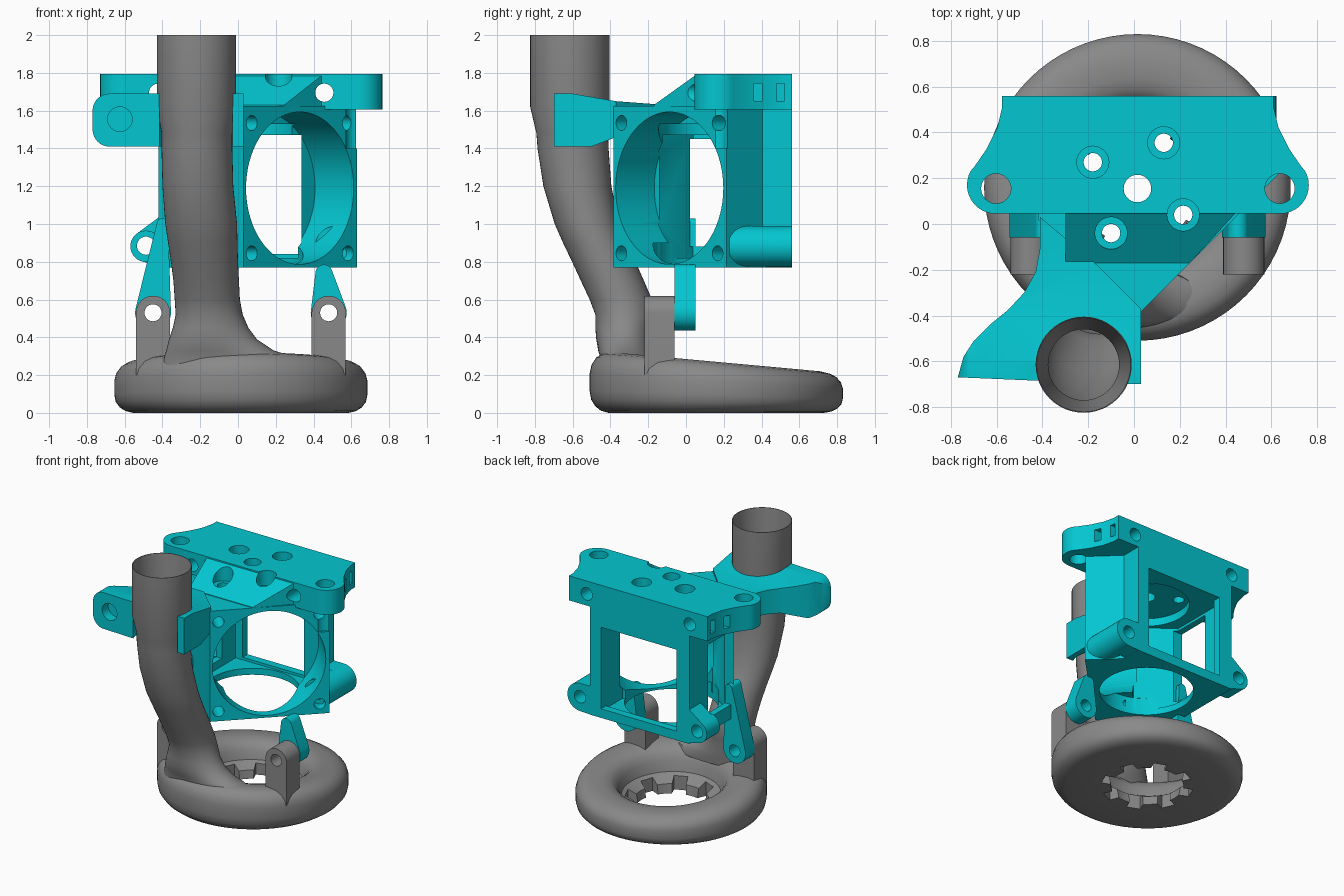
import bpy, bmesh, math
from mathutils import Matrix, Vector

cube = bpy.data.objects.get("Cube")
if cube:
    bpy.data.objects.remove(cube, do_unlink=True)


def material(name, rgb):
    m = bpy.data.materials.new(name)
    m.use_nodes = True
    m.diffuse_color = (*rgb, 1)
    m.node_tree.nodes["Principled BSDF"].inputs["Base Color"].default_value = (*rgb, 1)
    return m


TEAL = material("teal plastic", (0.001, 0.57, 0.64))
GREY = material("grey plastic", (0.25, 0.25, 0.25))


def finish(name, bm, mat):
    bmesh.ops.recalc_face_normals(bm, faces=bm.faces)
    me = bpy.data.meshes.new(name)
    bm.to_mesh(me)
    bm.free()
    ob = bpy.data.objects.new(name, me)
    me.materials.append(mat)
    bpy.context.collection.objects.link(ob)
    return ob


def place(a, b, h, axis):
    return {"x": (h, a, b), "z": (a, b, h)}[axis]


def prism(name, pts, lo, hi, axis="z"):
    """Extrude a flat outline along one axis."""
    bm = bmesh.new()
    ends = [[bm.verts.new(place(a, b, h, axis)) for a, b in pts] for h in (lo, hi)]
    for e in ends:
        bm.faces.new(e)
    for i in range(len(pts)):
        j = (i + 1) % len(pts)
        bm.faces.new((ends[0][i], ends[0][j], ends[1][j], ends[1][i]))
    return finish(name, bm, TEAL)


def circle(cx, cy, r, n=32):
    return [(cx + r * math.cos(math.tau * i / n), cy + r * math.sin(math.tau * i / n)) for i in range(n)]


def hull(name, points, mat=TEAL):
    """Solid wrapped around a set of points."""
    bm = bmesh.new()
    for p in points:
        bm.verts.new(p)
    bmesh.ops.convex_hull(bm, input=bm.verts)
    loose = [v for v in bm.verts if not v.link_faces]
    bmesh.ops.delete(bm, geom=loose, context="VERTS")
    bmesh.ops.dissolve_limit(bm, angle_limit=0.01, verts=bm.verts, edges=bm.edges)
    return finish(name, bm, mat)


def lug(name, outline, y0, y1, mat=TEAL):
    return hull(name, [(a, y, b) for a, b in outline for y in (y0, y1)], mat)


def box(name, lo, hi):
    return prism(name, [(lo[0], lo[1]), (hi[0], lo[1]), (hi[0], hi[1]), (lo[0], hi[1])], lo[2], hi[2])


def rod(name, a, b, r, n=48):
    a, b = Vector(a), Vector(b)
    d = b - a
    bm = bmesh.new()
    m = Matrix.Translation((a + b) / 2) @ d.to_track_quat("Z", "Y").to_matrix().to_4x4()
    bmesh.ops.create_cone(bm, cap_ends=True, segments=n, radius1=r, radius2=r, depth=d.length, matrix=m)
    return finish(name, bm, TEAL)


def loft(name, loops, cyclic):
    bm = bmesh.new()
    rows = [[bm.verts.new(p) for p in lp] for lp in loops]
    n = len(rows[0])
    for k in range(len(rows) if cyclic else len(rows) - 1):
        a, b = rows[k], rows[(k + 1) % len(rows)]
        for i in range(n):
            bm.faces.new((a[i], a[(i + 1) % n], b[(i + 1) % n], b[i]))
    return finish(name, bm, GREY)


def combine(ob, others, op="DIFFERENCE"):
    for c in others:
        c.data.materials[0] = ob.data.materials[0]
        mod = ob.modifiers.new("bool", "BOOLEAN")
        mod.operation, mod.solver, mod.object = op, "EXACT", c
        bpy.context.view_layer.objects.active = ob
        bpy.ops.object.modifier_apply(modifier=mod.name)
        bpy.data.objects.remove(c, do_unlink=True)


# Air ring: lathed profile, lower towards the back, notched inner lip
RX, RY = 0.015, 0.16
profile = [(.255, 0), (.57, 0), (.61, .01), (.64, .03), (.662, .06), (.67, .1), (.67, .18), (.66, .22), (.635, .255),
           (.6, .275), (.55, .285), (.48, .28), (.43, .265), (.395, .235), (.37, .19), (.35, .12), (.265, .07)]
loops = [[(x, y, z * (1 - .32 * y)) for x, y in circle(RX, RY, r, 72)] for r, z in profile]
air_ring = loft("air_ring", loops, True)
notches = []
for i in range(8):
    n = box("notch", (.15, -.05, -.05), (.32, .05, .2))
    n.data.transform(Matrix.Translation((RX, RY, 0)) @ Matrix.Rotation(math.tau * (i + .5) / 8, 4, "Z"))
    notches.append(n)
combine(air_ring, notches)

# Air duct: flared foot, bent neck, funnel mouth (x min, x max, y centre, y radius, z)
stations = [(-.4, .34, -.32, .13, .24), (-.39, .29, -.32, .135, .3), (-.38, .19, -.325, .14, .33),
            (-.365, .1, -.33, .145, .39), (-.345, .055, -.33, .15, .45), (-.33, .025, -.325, .155, .52),
            (-.335, .01, -.345, .165, .6), (-.342, .005, -.39, .167, .7),
            (-.355, 0, -.435, .168, .8), (-.37, -.003, -.482, .169, .9), (-.385, -.005, -.525, .17, 1),
            (-.4, -.025, -.575, .18, 1.2), (-.405, -.03, -.598, .188, 1.4), (-.405, -.03, -.602, .19, 1.48),
            (-.43, -.01, -.615, .21, 1.62), (-.43, -.01, -.615, .21, 2), (-.426, -.014, -.615, .206, 2),
            (-.375, -.065, -.615, .155, 1.5)]
loops = [[((a + b) / 2 + (b - a) / 2 * u, c + r * v, z) for u, v in circle(0, 0, 1, 48)]
         for a, b, c, r, z in stations]
loft("air_duct", loops, False)

# Hinge posts on the ring and hanging arms on the housing
for side, x, top, r in (("right", -.45, (-.4, 1.0), .03), ("left", .48, (.455, .74), .045)):
    post = lug(side + "_hinge_post", circle(x, .53, .09) + [(x - .09, .2), (x + .09, .2)], -.22, -.06, GREY)
    combine(post, [rod("hole", (x, -.5, .53), (x, .2, .53), .045)])
    arm = lug(side + "_hanging_arm", circle(x, .53, .095) + circle(*top, r), -.06, .05)
    combine(arm, [rod("hole", (x, -.5, .53), (x, .2, .53), .045)])

# Housing: five sided tower with a diagonal fan face
mount = prism("fan_housing", [(.03, -.385), (.63, .215), (.43, .405), (.43, .56), (-.42, .56), (-.42, .02),
                              (-.16, -.195)], .77, 1.625)
combine(mount, [prism("cavity", [(-.37, .04), (-.12, -.15), (.335, .3), (.335, .5), (-.37, .5)], .82, 1.47)])

# Top plate with two rounded ears
CX = .017
half = [(.593, .56), (.593, .51), (.615, .42), (.66, .33), (.715, .25)]
half += [(.622 + .125 * math.cos(t), .17 + .125 * math.sin(t)) for t in (math.radians(30 - 10 * i) for i in range(13))]
plate = prism("top_plate", [(CX + a, b) for a, b in half] + [(CX - a, b) for a, b in reversed(half)], 1.605, 1.795)
wedge = hull("sloped_front", [(x, y, z) for x, y, h in ((-.3, .06, 1.795), (.455, .06, 1.795), (-.3, -.17, 1.63),
                                                       (.245, -.17, 1.63)) for z in (h, 1.58)])
combine(mount, [plate, wedge], "UNION")

# Openings: fan bore, windows, nozzle hole, round recess in the roof
face, inward = Vector((.328, -.088, 1.19)), Vector((-1, 1, 0)).normalized()
lateral = Vector((1, 1, 0)).normalized()
cuts = [rod("fan_bore", face - inward * .1, face + inward * .29, .403, n=72),
        box("back_window", (-.31, .4, .84), (.335, .7, 1.47)),
        box("side_window", (-.6, .02, .88), (-.3, .33, 1.45)),
        rod("nozzle_hole", (RX, .155, .6), (RX, .155, .9), .33, n=64),
        rod("roof_recess", (RX, .155, 1.4), (RX, .155, 1.53), .3, n=64),
        rod("centre_hole", (RX, .155, 1.3), (RX, .155, 2), .06)]
for s in (-1, 1):
    for t in (-1, 1):
        p = face + lateral * .36 * s + Vector((0, 0, .345 * t))
        cuts.append(rod("fan_screw", p - inward * .1, p + inward * .22, .04, n=24))
    # ear holes, front bolt holes and nut slots
    cuts.append(rod("ear_hole", (CX + .62 * s, .155, 1.4), (CX + .62 * s, .155, 2), .065))
    bx = CX + .44 * s
    cuts.append(rod("bolt_hole", (bx, -.1, 1.695), (bx, .7, 1.695), .048))
    for y in (.36, .48):
        x0, x1 = sorted((CX + .55 * s, CX + .8 * s))
        cuts.append(box("nut_slot", (x0, y, 1.65), (x1, y + .042, 1.745)))
# counterbored mounting holes
for x, y, z in ((-.18, .27, 1.72), (.13, .355, 1.72), (.215, .04, 1.68), (-.1, -.04, 1.66)):
    cuts.append(rod("counterbore", (x, y, z), (x, y, 2), .07))
    cuts.append(rod("through_hole", (x, y, 1.3), (x, y, 2), .04))
combine(mount, cuts)

# Lower back bolt ears
for side, x, inner, y0, r, top in (("right", -.487, -.4, .4, .083, 1.05), ("left", .515, .41, .23, .107, .99)):
    ear = lug(side + "_bolt_ear", circle(x, .882, r), y0, .56)
    web = lug("web", circle(x, .882, r) + [(inner, .77), (inner, top)], .42, .56)
    combine(ear, [web], "UNION")
    combine(ear, [rod("hole", (x, 0, .885), (x, .8, .885), .048)])

# Duct clamp: curved arm holding the duct, shaped from above, front and side
clamp = prism("duct_clamp", [(-.77, -.67), (-.745, -.58), (-.7, -.51), (-.63, -.44), (-.55, -.375), (-.48, -.3),
                             (-.43, -.21), (-.41, -.1), (-.41, .03), (-.16, -.18), (.03, -.37), (.03, -.7),
                             (-.3, -.69)], 1.3, 1.8)
front = lug("front_shape", circle(-.68, 1.5, .09) + circle(-.68, 1.6, .09) + [(.1, 1.41), (.1, 1.69)], -1, .3)
side = prism("side_shape", [(-.8, 1.41), (-.8, 1.69), (-.6, 1.69), (-.37, 1.65), (-.17, 1.635), (.2, 1.63),
                            (.2, 1.46), (-.37, 1.46), (-.5, 1.41)], -1, .3, "x")
combine(clamp, [front, side], "INTERSECT")
combine(clamp, [rod("duct_bore", (-.22, -.615, 1.2), (-.22, -.615, 1.9), .209, n=48),
                rod("clamp_screw", (-.625, -.9, 1.555), (-.625, -.6, 1.555), .065),
                prism("housing_space", [(-.37, .04), (-.14, -.16), (.2, .3), (-.37, .3)], 1, 1.47)])

# Smooth the curved surfaces, keep edges crisp
bpy.ops.object.select_all(action="DESELECT")
for ob in bpy.context.collection.objects:
    if ob.type == "MESH" and ob.data.materials and ob.data.materials[0] in (TEAL, GREY):
        ob.select_set(True)
        bpy.context.view_layer.objects.active = ob
bpy.ops.object.shade_smooth_by_angle(angle=math.radians(32))
